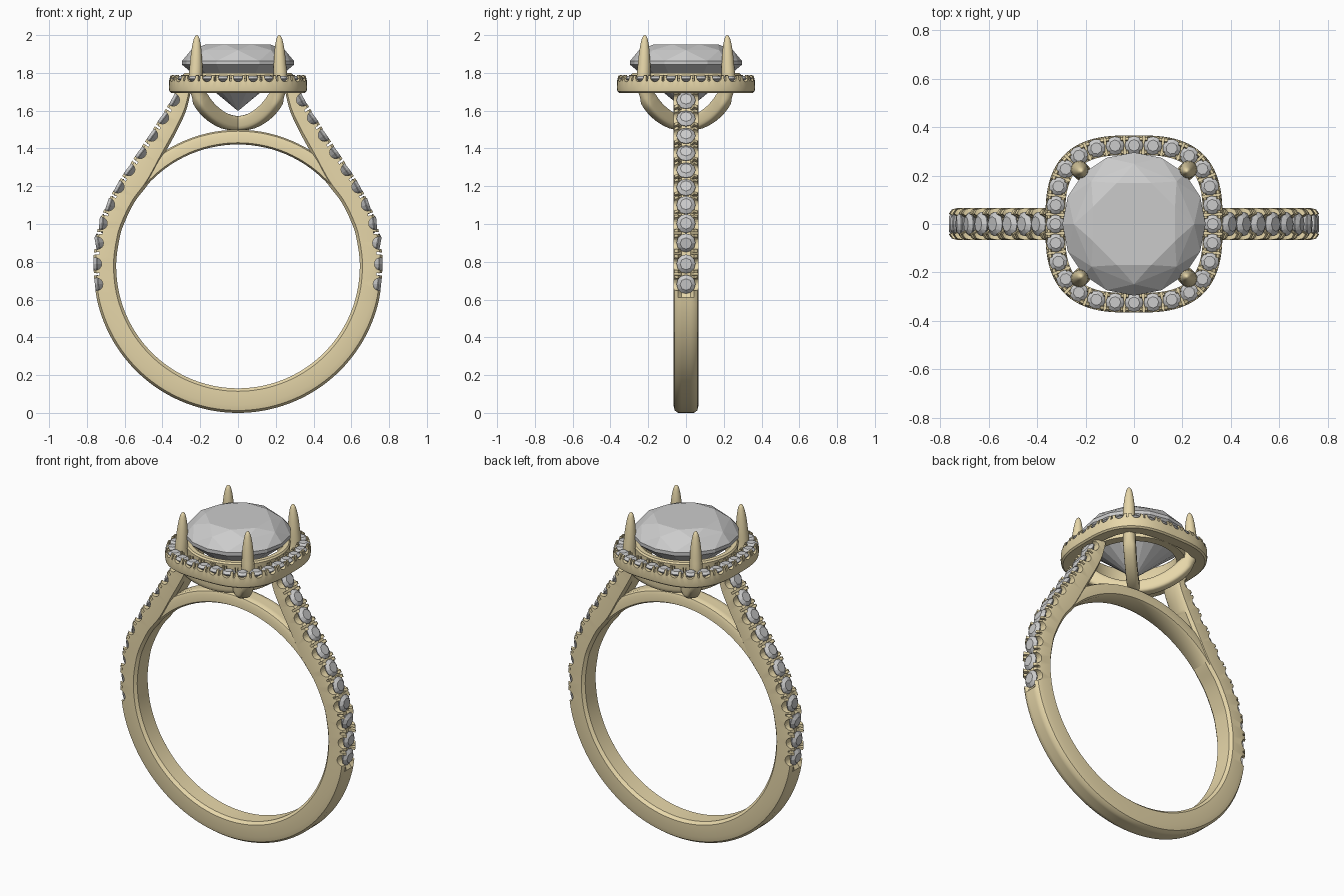
import bpy, bmesh
from math import sin, cos, pi, radians, sqrt
from mathutils import Vector as V, Matrix

if "Cube" in bpy.data.objects:
    bpy.data.objects.remove(bpy.data.objects["Cube"])

gold = bpy.data.materials.new("gold")
gold.diffuse_color = (0.80, 0.68, 0.40, 1)
gold.use_nodes = True
gold.node_tree.nodes["Principled BSDF"].inputs["Base Color"].default_value = gold.diffuse_color


def finish(name, bm, mat=None, smooth=True):
    bmesh.ops.recalc_face_normals(bm, faces=bm.faces[:])
    me = bpy.data.meshes.new(name)
    bm.to_mesh(me)
    bm.free()
    ob = bpy.data.objects.new(name, me)
    bpy.context.collection.objects.link(ob)
    if mat:
        me.materials.append(mat)
    if smooth:
        shade(ob)
    return ob


def shade(ob):
    bpy.ops.object.select_all(action='DESELECT')
    ob.select_set(True)
    bpy.context.view_layer.objects.active = ob
    bpy.ops.object.shade_smooth_by_angle(angle=radians(38))


def loft(bm, rings, closed=False):
    """Skin a list of equal-sized closed rings of points."""
    vs = [[bm.verts.new(p) for p in r] for r in rings]
    n, m = len(vs), len(vs[0])
    for i in range(n if closed else n - 1):
        a, b = vs[i], vs[(i + 1) % n]
        for j in range(m):
            k = (j + 1) % m
            bm.faces.new((a[j], a[k], b[k], b[j]))
    if not closed:
        bm.faces.new(vs[0])
        bm.faces.new(vs[-1])


def catmull(keys, steps):
    out = []
    for i in range(len(keys) - 1):
        p0, p1 = keys[max(i - 1, 0)], keys[i]
        p2, p3 = keys[i + 1], keys[min(i + 2, len(keys) - 1)]
        for s in range(steps):
            t = s / steps
            out.append(0.5 * (2 * p1 + (p2 - p0) * t + (2 * p0 - 5 * p1 + 4 * p2 - p3) * t * t
                              + (3 * p1 - p0 - 3 * p2 + p3) * t ** 3))
    return out + [keys[-1].copy()]


def even(pairs, n, closed=False):
    """n evenly spaced (point, direction) samples along a polyline."""
    if closed:
        pairs = pairs + pairs[:1]
    d = [0]
    for a, b in zip(pairs, pairs[1:]):
        d.append(d[-1] + (b[0] - a[0]).length)
    out, i = [], 0
    for k in range(n):
        s = d[-1] * k / (n if closed else n - 1)
        while i < len(d) - 2 and d[i + 1] < s:
            i += 1
        t = (s - d[i]) / (d[i + 1] - d[i])
        out.append((pairs[i][0].lerp(pairs[i + 1][0], t), pairs[i][1].lerp(pairs[i + 1][1], t).normalized()))
    return out


def gem(bm, mat, r, levels):
    """Faceted stone: hull of rings (radius, height, sides, twist)."""
    vs = []
    for rad, z, n, tw in levels:
        for i in range(n):
            a = 2 * pi * (i + tw) / n
            vs.append(bm.verts.new(mat @ V((rad * r * cos(a), rad * r * sin(a), z * r))))
    bmesh.ops.convex_hull(bm, input=vs)


def frame(p, across, normal):
    m = Matrix((across, normal.cross(across), normal)).transposed().to_4x4()
    m.translation = p
    return m


def pave(name, body, frames, r, cut_r, length, slit):
    """Scallop and slit the rails of body, then set the small stones."""
    cut, stones = bmesh.new(), bmesh.new()
    for i, f in enumerate(frames):
        if i % 2 == 0:
            bmesh.ops.create_cone(cut, cap_ends=True, segments=20, radius1=cut_r, radius2=cut_r, depth=length,
                                  matrix=f @ Matrix.Translation((0, 0, -0.01)) @ Matrix.Rotation(pi / 2, 4, 'Y'))
            gem(stones, f @ Matrix.Translation((0, 0, -0.018)), r,
                [(.62, .34, 8, 0), (1, .04, 12, 0), (1, -.04, 12, 0), (.05, -.8, 4, 0)])
        else:
            bmesh.ops.create_cube(cut, size=1, matrix=f @ Matrix.Diagonal((length, slit, 0.06, 1)))
    cutter = finish(name + "_cutter", cut, smooth=False)
    mod = body.modifiers.new("scallops", 'BOOLEAN')
    mod.operation, mod.solver, mod.object = 'DIFFERENCE', 'EXACT', cutter
    bpy.context.view_layer.objects.active = body
    bpy.ops.object.modifier_apply(modifier=mod.name)
    bpy.data.objects.remove(cutter)
    shade(body)
    finish(name, stones, smooth=False)


# Shank: round band below, straight shoulders rising to the halo
CZ, RI = 0.775, 0.645
half = []
for deg in range(-90, 1, 15):
    a = radians(deg)
    ro = 0.765 - 0.01 * sin(a)
    half.append(((RI * cos(a), CZ + RI * sin(a)), (ro * cos(a), CZ + ro * sin(a))))
half += [((.627, .925), (.755, .90)), ((.60, 1.01), (.727, 1.03)), ((.545, 1.12), (.66, 1.175)),
         ((.47, 1.22), (.58, 1.305)), ((.39, 1.37), (.49, 1.44)), ((.32, 1.50), (.41, 1.565)),
         ((.275, 1.60), (.358, 1.65)), ((.25, 1.70), (.328, 1.71))]
mirrored = [((-i[0], i[1]), (-o[0], o[1])) for i, o in half[:0:-1]]
keys = mirrored + half
inner = catmull([V((i[0], 0, i[1])) for i, o in keys], 6)
outer = catmull([V((o[0], 0, o[1])) for i, o in keys], 6)


def band_ring(i, o, groove=0.0, w=1.0):
    prof = [(.05, 0), (.067, .12), (.067, .68), (.06, .9), (.042, 1), (.024, 1 - groove)]
    prof = prof + [(0, 1 - groove)] + [(-y, v) for y, v in reversed(prof)]
    return [i.lerp(o, v) + V((0, y * w, 0)) for y, v in prof]


bm = bmesh.new()
loft(bm, [band_ring(i, o, 0.28 if o.z > 0.63 else 0.0) for i, o in zip(inner, outer)])
shank = finish("shank", bm, gold)
side = [(o, o - i) for i, o in zip(inner, outer) if o.x > 0 and 0.65 < o.z < 1.67]
frames = []
for sx in (1, -1):
    for p, n in even(side, 21):
        frames.append(frame(V((p.x * sx, 0, p.z)), V((0, 1, 0)), V((n.x * sx, 0, n.z))))
    if sx == 1:  # stop slit between the two rows
        frames.append(frame(V((0, 0, 5)), V((0, 1, 0)), V((0, 0, 1))))
pave("shank_stones", shank, frames, 0.05, 0.033, 0.2, 0.012)

# Bridge closing the finger hole under the setting
bm = bmesh.new()
rings = []
for k in range(33):
    a = radians(38 + 104 * k / 32)
    d = V((cos(a), 0, sin(a)))
    rings.append(band_ring(V((0, 0, CZ)) + d * 0.646, V((0, 0, CZ)) + d * 0.724, 0, 0.93))
loft(bm, rings)
finish("bridge", bm, gold)

# Cushion-shaped halo with a stone channel
N, A = 3.0, 0.325
path = []
for k in range(144):
    c, s = cos(2 * pi * k / 144), sin(2 * pi * k / 144)
    r = A / (abs(c) ** N + abs(s) ** N) ** (1 / N)
    path.append((V((r * c, r * s, 0)), V((c * abs(c), s * abs(s), 0)).normalized()))
sect = [(-.04, 1.70), (.028, 1.694), (.038, 1.702), (.041, 1.72), (.04, 1.76), (.033, 1.785), (.023, 1.788),
        (.015, 1.762), (-.015, 1.762), (-.023, 1.788), (-.034, 1.788), (-.04, 1.77)]
bm = bmesh.new()
loft(bm, [[p + n * o + V((0, 0, z)) for o, z in sect] for p, n in path], True)
halo = finish("halo", bm, gold)
frames = [frame(p + V((0, 0, 1.788)), n, V((0, 0, 1))) for p, n in even(path, 56, True)]
pave("halo_stones", halo, frames, 0.038, 0.025, 0.11, 0.01)

# Round collar inside the halo
bm = bmesh.new()
sect = [(.285, 1.70), (.29, 1.79), (.283, 1.80), (.258, 1.80), (.25, 1.79), (.235, 1.70)]
loft(bm, [[V((r * cos(pi * k / 32), r * sin(pi * k / 32), z)) for r, z in sect] for k in range(64)], True)
finish("collar", bm, gold)

# Four claws: basket arms meeting under the stone, rising to tapered tips
# key = radius, height, half thickness, half width
claw = catmull([V(k) for k in [(-.01, 1.53, .038, .034), (.10, 1.545, .04, .034), (.20, 1.59, .042, .034),
                               (.28, 1.66, .042, .035), (.315, 1.75, .038, .036), (.314, 1.84, .034, .034),
                               (.311, 1.92, .027, .027), (.309, 1.975, .017, .017), (.308, 1.995, .008, .008),
                               (.308, 2.0, .001, .001)]], 4)
bm = bmesh.new()
for q in range(4):
    rot = Matrix.Rotation(pi / 4 + q * pi / 2, 3, 'Z')
    rings = []
    for i, k in enumerate(claw):
        t = claw[min(i + 1, len(claw) - 1)] - claw[max(i - 1, 0)]
        t = V((t[0], 0, t[1])).normalized()
        nrm = V((t.z, 0, -t.x))
        e = 0.5 if k[1] < 1.68 else 1.0  # squarer section below the halo
        ring = []
        for j in range(16):
            c, s = cos(2 * pi * (j + .5) / 16), sin(2 * pi * (j + .5) / 16)
            u, v = abs(c) ** e * (1 if c > 0 else -1), abs(s) ** e * (1 if s > 0 else -1)
            ring.append(rot @ (V((k[0], 0, k[1])) + nrm * (k[2] * u) + V((0, k[3] * v, 0))))
        rings.append(ring)
    loft(bm, rings)
finish("claws", bm, gold)

# Large round centre stone
bm = bmesh.new()
gem(bm, Matrix.Translation((0, 0, 1.855)), 0.296,
    [(.62, .325, 8, .5), (.84, .22, 8, 0), (1, .03, 16, 0), (1, -.04, 16, 0), (.01, -.86, 4, 0)])
finish("centre_stone", bm, smooth=False)
